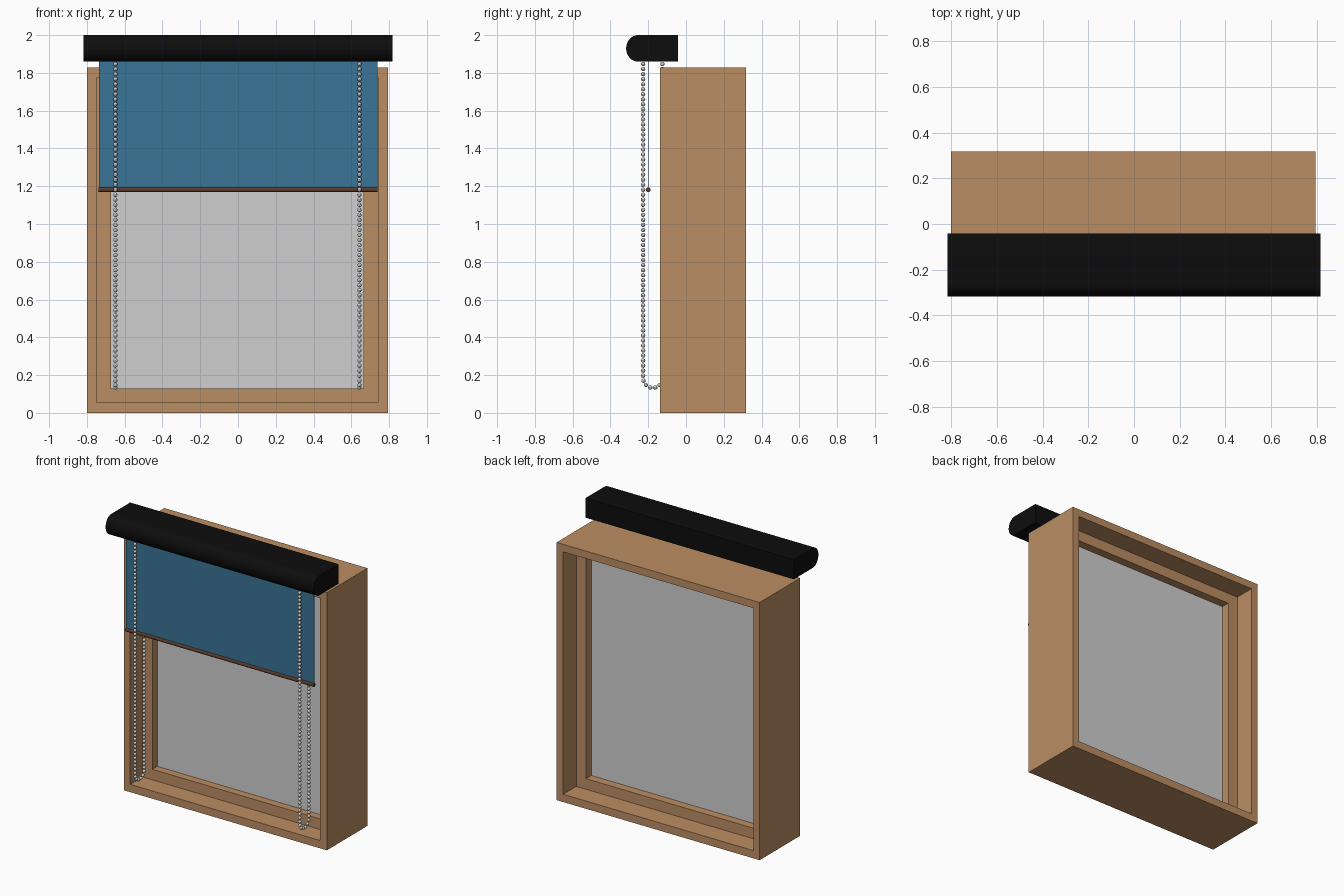
import bpy, bmesh, math
from mathutils import Matrix

if "Cube" in bpy.data.objects:
    bpy.data.objects.remove(bpy.data.objects["Cube"])


def mat(name, r, g, b):
    m = bpy.data.materials.new(name)
    m.diffuse_color = (r, g, b, 1)
    m.use_nodes = True
    m.node_tree.nodes["Principled BSDF"].inputs["Base Color"].default_value = m.diffuse_color
    return m


WOOD = mat("wood", 0.50, 0.27, 0.125)
BLACK = mat("black", 0.004, 0.004, 0.004)
BLUE = mat("blue_fabric", 0.042, 0.178, 0.305)
GLASS = mat("pale_glass", 0.63, 0.63, 0.63)
BROWN = mat("brown_bar", 0.10, 0.042, 0.025)
STEEL = mat("bead_metal", 0.60, 0.60, 0.60)


def finish(name, bm, material, smooth=False):
    bmesh.ops.recalc_face_normals(bm, faces=bm.faces)
    me = bpy.data.meshes.new(name)
    bm.to_mesh(me)
    bm.free()
    me.materials.append(material)
    ob = bpy.data.objects.new(name, me)
    bpy.context.collection.objects.link(ob)
    if smooth:
        bpy.context.view_layer.objects.active = ob
        ob.select_set(True)
        bpy.ops.object.shade_smooth_by_angle(angle=math.radians(35))
        ob.select_set(False)
    return ob


def box(name, x0, x1, y0, y1, z0, z1, material):
    bm = bmesh.new()
    bmesh.ops.create_cube(bm, size=1)
    for v in bm.verts:
        v.co.x = x1 if v.co.x > 0 else x0
        v.co.y = y1 if v.co.y > 0 else y0
        v.co.z = z1 if v.co.z > 0 else z0
    return finish(name, bm, material)


def rect_frame(name, outer, inner, y0, y1, material):
    """Rectangular ring; outer and inner are (x0, x1, z0, z1)."""
    bm = bmesh.new()
    loops = []
    for (x0, x1, z0, z1), y in ((outer, y0), (outer, y1), (inner, y1), (inner, y0)):
        loops.append([bm.verts.new((x, y, z)) for x, z in
                      ((x0, z0), (x1, z0), (x1, z1), (x0, z1))])
    for k in range(4):
        a, b = loops[k], loops[(k + 1) % 4]
        for i in range(4):
            j = (i + 1) % 4
            bm.faces.new((a[i], a[j], b[j], b[i]))
    return finish(name, bm, material)


def extrude_x(name, profile, x0, x1, material):
    """Prism along x from a list of (y, z) points."""
    bm = bmesh.new()
    a = [bm.verts.new((x0, y, z)) for y, z in profile]
    b = [bm.verts.new((x1, y, z)) for y, z in profile]
    bm.faces.new(a)
    bm.faces.new(b)
    n = len(a)
    for i in range(n):
        j = (i + 1) % n
        bm.faces.new((a[i], a[j], b[j], b[i]))
    return finish(name, bm, material, True)


# Window: deep outer frame, recessed sash and pane
opening = (-0.75, 0.742, 0.055, 1.775)
pane = (-0.672, 0.665, 0.13, 1.70)
rect_frame("outer_frame", (-0.80, 0.794, 0.0, 1.828), opening, -0.138, 0.317, WOOD)
rect_frame("window_sash", opening, pane, 0.0, 0.17, WOOD)
box("window_pane", pane[0], pane[1], 0.055, 0.11, pane[2], pane[3], GLASS)

# Headbox with a rounded front
profile = [(-0.042, 1.86), (-0.042, 2.0)]
for i in range(17):
    t = math.pi / 2 + math.pi * i / 16
    profile.append((-0.255 + 0.062 * math.cos(t), 1.93 + 0.07 * math.sin(t)))
extrude_x("headbox", profile, -0.817, 0.817, BLACK)

# Fabric blind and its bottom bar
box("blind_fabric", -0.737, 0.738, -0.201, -0.199, 1.18, 1.92, BLUE)
extrude_x("bottom_bar",
          [(-0.2 + 0.0125 * math.cos(math.tau * i / 16),
            1.181 + 0.0125 * math.sin(math.tau * i / 16)) for i in range(16)],
          -0.738, 0.739, BROWN)

# Bead chains: two strands joined by a half circle at the bottom
STEP, CY, R, ZB, ZT = 0.0265, -0.176, 0.051, 0.184, 1.90
straight = ZT - ZB
total = 2 * straight + math.pi * R
count = int(total / STEP)


def chain_point(s):
    if s < straight:
        return CY - R, ZT - s
    s -= straight
    if s < math.pi * R:
        t = math.pi + s / R
        return CY + R * math.cos(t), ZB + R * math.sin(t)
    return CY + R, ZB + s - math.pi * R


for side, x in (("left", -0.649), ("right", 0.643)):
    bm = bmesh.new()
    for i in range(count + 1):
        y, z = chain_point(total * i / count)
        bmesh.ops.create_uvsphere(bm, u_segments=10, v_segments=8, radius=0.0115,
                                  matrix=Matrix.Translation((x, y, z)))
    finish(side + "_bead_chain", bm, STEEL, True)
